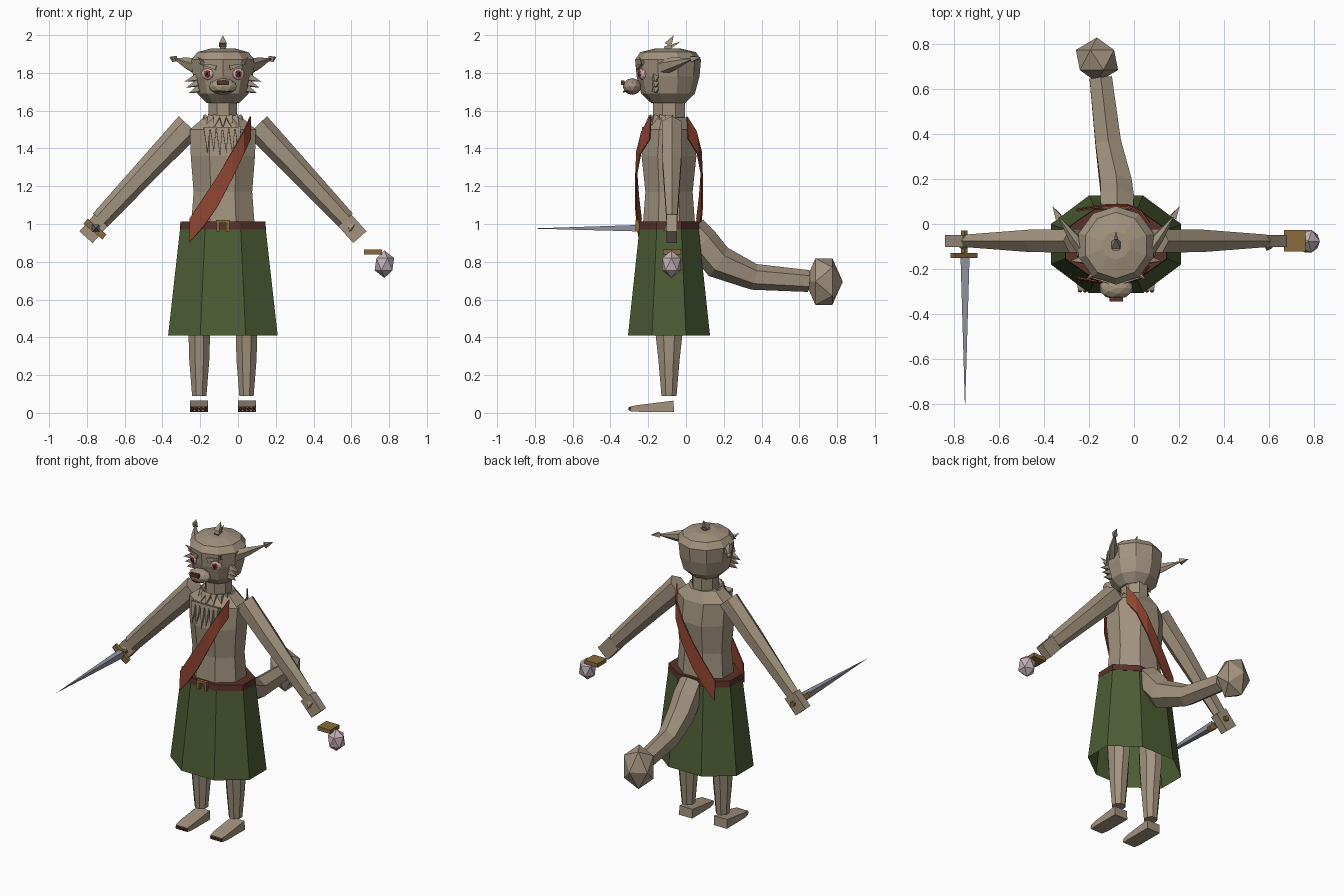
import bpy, bmesh, math
from mathutils import Vector

if "Cube" in bpy.data.objects:
    bpy.data.objects.remove(bpy.data.objects["Cube"], do_unlink=True)

CX, CY = -0.08, -0.09      # body axis


def material(name, *rgb):
    m = bpy.data.materials.new(name)
    m.use_nodes = True
    m.diffuse_color = (*rgb, 1)
    m.node_tree.nodes["Principled BSDF"].inputs["Base Color"].default_value = (*rgb, 1)
    return m


skin = material("tan skin", 0.36, 0.29, 0.21)
green = material("green cloth", 0.075, 0.11, 0.036)
red = material("rust sash", 0.27, 0.058, 0.03)
brown = material("dark brown leather", 0.1, 0.032, 0.022)
gold = material("dull brass", 0.25, 0.145, 0.045)
steel = material("blue grey steel", 0.28, 0.29, 0.35)
crystal = material("pale pink crystal", 0.55, 0.44, 0.48)
eye_white = material("eye white", 0.6, 0.45, 0.43)
iris_red = material("iris red", 0.25, 0.025, 0.025)
black = material("black", 0.01, 0.01, 0.01)


def finish(bm, name, mat):
    bmesh.ops.remove_doubles(bm, verts=bm.verts, dist=0.0002)
    bmesh.ops.recalc_face_normals(bm, faces=bm.faces)
    me = bpy.data.meshes.new(name)
    bm.to_mesh(me)
    bm.free()
    me.materials.append(mat)
    ob = bpy.data.objects.new(name, me)
    bpy.context.collection.objects.link(ob)
    return ob


def loft(name, pts, radii, mat, sides=8, across=(1, 0, 0), caps=True):
    """Skin polygon rings along a path; each radius is (across, other)."""
    bm = bmesh.new()
    pts = [Vector(p) for p in pts]
    rings = []
    k = 1 / math.cos(math.pi / sides)
    for i, (p, (ra, rb)) in enumerate(zip(pts, radii)):
        t = (pts[min(i + 1, len(pts) - 1)] - pts[max(i - 1, 0)]).normalized()
        u = Vector(across)
        u = (u - t * u.dot(t)).normalized()
        v = t.cross(u)
        angles = [math.tau * (j + 0.5) / sides for j in range(sides)]
        rings.append([bm.verts.new(p + u * ra * k * math.cos(a) + v * rb * k * math.sin(a))
                      for a in angles])
    for a, b in zip(rings, rings[1:]):
        for j in range(sides):
            n = (j + 1) % sides
            bm.faces.new((a[j], a[n], b[n], b[j]))
    if caps:
        for ring, r in ((rings[0], radii[0]), (rings[-1], radii[-1])):
            if r[0] > 0.001:
                bm.faces.new(ring)
    return finish(bm, name, mat)


def column(name, rows, mat, sides=8, x=CX, y=CY, caps=True):
    """Upright loft from rows of (z, half width, half depth)."""
    return loft(name, [(x, y, r[0]) for r in rows], [r[1:] for r in rows], mat, sides, caps=caps)


def spike(name, base, tip, r, mat=skin, sides=4, flat=1.0, across=(1, 0, 0)):
    return loft(name, [base, tip], [(r, r * flat), (0, 0)], mat, sides, across)


def ball(name, centre, size, mat, detail=1, rot=(0, 0, 0)):
    bm = bmesh.new()
    bmesh.ops.create_icosphere(bm, subdivisions=detail, radius=1)
    ob = finish(bm, name, mat)
    ob.location, ob.scale, ob.rotation_euler = centre, size, rot
    return ob


def box(name, centre, size, mat, rot=(0, 0, 0)):
    bm = bmesh.new()
    bmesh.ops.create_cube(bm, size=1)
    ob = finish(bm, name, mat)
    ob.location, ob.scale, ob.rotation_euler = centre, size, rot
    return ob


# Trunk, neck and head
column("torso", [(0.97, 0.17, 0.14), (1.17, 0.155, 0.125), (1.36, 0.17, 0.145),
                 (1.5, 0.175, 0.125), (1.565, 0.1, 0.09)], skin)
column("neck", [(1.5, 0.075, 0.085), (1.68, 0.075, 0.085)], skin)
column("head", [(1.64, 0.085, 0.085), (1.69, 0.135, 0.135), (1.78, 0.158, 0.158),
                (1.87, 0.166, 0.166), (1.91, 0.135, 0.14), (1.93, 0.06, 0.06)], skin, 10, y=-0.095)

# Skirt, belt and buckle
column("skirt", [(0.41, 0.29, 0.217), (0.99, 0.225, 0.155)], green, caps=False)
column("belt", [(0.972, 0.228, 0.16), (1.012, 0.225, 0.157)], brown)
box("buckle_top", (CX, -0.258, 1.012), (0.075, 0.02, 0.016), gold)
for s in (-1, 1):
    box("buckle_side", (CX + s * 0.026, -0.258, 0.985), (0.018, 0.02, 0.05), gold)

# Sash strips, front and back: x, upper z, lower z, distance from body axis
sash = [(0.065, 1.57, 1.45, 0.095), (0.03, 1.49, 1.37, 0.145), (-0.03, 1.385, 1.24, 0.17),
        (-0.11, 1.25, 1.09, 0.17), (-0.18, 1.145, 0.99, 0.162), (-0.255, 1.03, 0.905, 0.148)]
for side, label in ((-1, "front"), (1, "back")):
    bm = bmesh.new()
    rows = [(bm.verts.new((x, CY + side * d, hi)), bm.verts.new((x, CY + side * (d + 0.006), lo)))
            for x, hi, lo, d in sash]
    for a, b in zip(rows, rows[1:]):
        bm.faces.new((a[0], a[1], b[1], b[0]))
    strip = finish(bm, "sash_" + label, red)
    mod = strip.modifiers.new("thickness", "SOLIDIFY")
    mod.thickness, mod.offset = 0.008, 0

# Chest fur
for i in range(6):
    x = CX - 0.085 + i * 0.033
    drop = 0.16 - 0.02 * (i % 2) - 0.008 * abs(i - 2.5)
    spike("chest_fur", (x, -0.215, 1.51), (x + 0.004, -0.25, 1.51 - drop), 0.017)
for i in range(9):
    a = math.pi * (1 + i / 8)
    c, d = math.cos(a), math.sin(a)
    spike("collar_fur", (CX + 0.085 * c, CY + 0.09 * d, 1.565),
          (CX + 0.125 * c, CY + 0.135 * d, 1.51), 0.02)

# Paired parts
for s, label in ((1, "left"), (-1, "right")):
    def at(dx, y, z):
        return (CX + s * dx, y, z)

    # Arms and hands
    loft(label + "_arm", [at(0.18, -0.075, 1.52), at(0.36, -0.075, 1.33), at(0.65, -0.075, 1.02)],
         [(0.052, 0.064), (0.05, 0.056), (0.028, 0.045)], skin, 6, (0, 1, 0))
    loft(label + "_hand", [at(0.645, -0.075, 1.02), at(0.725, -0.075, 0.93)],
         [(0.027, 0.047)] * 2, skin, 4, (0, 1, 0))
    spike(label + "_thumb", at(0.68, -0.09, 0.99), at(0.67, -0.12, 0.96), 0.018)

    # Legs and feet
    column(label + "_leg", [(0.09, 0.038, 0.04), (0.28, 0.053, 0.056), (0.45, 0.058, 0.075),
                            (0.8, 0.07, 0.085)], skin, x=CX + s * 0.125)
    loft(label + "_foot", [at(0.127, -0.065, 0.035), at(0.127, -0.25, 0.024), at(0.127, -0.295, 0.021)],
         [(0.048, 0.03), (0.048, 0.018), (0.042, 0.013)], skin, 4)
    for i in range(4):
        ball(label + "_claw", at(0.094 + i * 0.022, -0.293, 0.022), (0.012, 0.013, 0.013), brown)

    # Ears with tufted tips
    loft(label + "_ear", [at(0.12, -0.15, 1.825), at(0.19, -0.06, 1.85), at(0.265, 0.045, 1.878)],
         [(0.03, 0.045), (0.022, 0.028), (0, 0)], skin, 6)
    spike(label + "_ear_tuft", at(0.255, 0.03, 1.874), at(0.283, 0.08, 1.884), 0.015)

    # Cheek fur
    for i in range(3):
        z = 1.775 - i * 0.03
        spike(label + "_cheek_fur", at(0.14 - i * 0.006, -0.16, z),
              at(0.205 - i * 0.012, -0.165, z - 0.022), 0.017)

    # Eyes and brows
    turn = (0, 0, s * 0.45)
    ball(label + "_eye", at(0.082, -0.23, 1.795), (0.036, 0.018, 0.032), eye_white, 2, turn)
    ball(label + "_iris", at(0.083, -0.243, 1.795), (0.019, 0.009, 0.02), iris_red, 2, turn)
    ball(label + "_pupil", at(0.084, -0.25, 1.795), (0.008, 0.005, 0.009), black, 2, turn)
    spike(label + "_brow", at(0.035, -0.252, 1.828), at(0.13, -0.235, 1.85), 0.013,
          across=(0, 1, 0))
    spike(label + "_brow_tuft", at(0.1, -0.225, 1.85), at(0.135, -0.25, 1.885), 0.01)

# Muzzle, nose and mouth
ball("muzzle", (CX, -0.285, 1.728), (0.076, 0.05, 0.044), skin, 2)
box("nose", (CX, -0.335, 1.748), (0.06, 0.02, 0.022), brown)
mouth = [(CX + 0.056 * math.sin(a), -0.28 - 0.05 * math.cos(a), 1.712 - 0.012 * math.cos(a))
         for a in (-1.2, -0.6, 0, 0.6, 1.2)]
loft("mouth", mouth, [(0.003, 0.003)] * 5, brown, 4, (0, 0, 1))

# Crown tuft
spike("crown_tuft", (CX, -0.1, 1.92), (CX, -0.07, 1.985), 0.014)
spike("crown_tuft_tip", (CX, -0.095, 1.948), (CX, -0.065, 2.0), 0.02)
spike("crown_tuft_back", (CX, -0.11, 1.925), (CX, -0.03, 1.965), 0.016)

# Tail and its club
loft("tail", [(-0.075, 0.03, 0.97), (-0.075, 0.09, 0.9), (-0.08, 0.17, 0.8),
              (-0.115, 0.36, 0.72), (-0.148, 0.65, 0.698)],
     [(0.07, 0.07), (0.075, 0.075), (0.07, 0.078), (0.057, 0.06), (0.05, 0.05)], skin, 6)
ball("tail_club", (-0.165, 0.73, 0.695), (0.1, 0.145, 0.097), skin, rot=(math.pi / 2, 0, 0)).scale = \
    (0.1, 0.145, 0.097)

# Dagger in the right hand
box("dagger_guard", (-0.757, -0.14, 0.973), (0.13, 0.022, 0.034), gold, (0, math.radians(40), 0))
loft("dagger_grip", [(-0.755, -0.13, 0.975), (-0.755, -0.03, 0.975)], [(0.015, 0.015)] * 2, gold, 6)
spike("dagger_blade", (-0.752, -0.15, 0.978), (-0.752, -0.83, 0.976), 0.02, steel)

# Loose pommel by the left hand
box("pommel_plate", (0.715, -0.075, 0.852), (0.095, 0.095, 0.025), gold)
ball("pommel_crystal", (0.775, -0.077, 0.787), (0.058, 0.058, 0.073), crystal)

# Seat the club axis along the tail
club = bpy.data.objects["tail_club"]
club.scale = (0.105, 0.145, 0.1)
